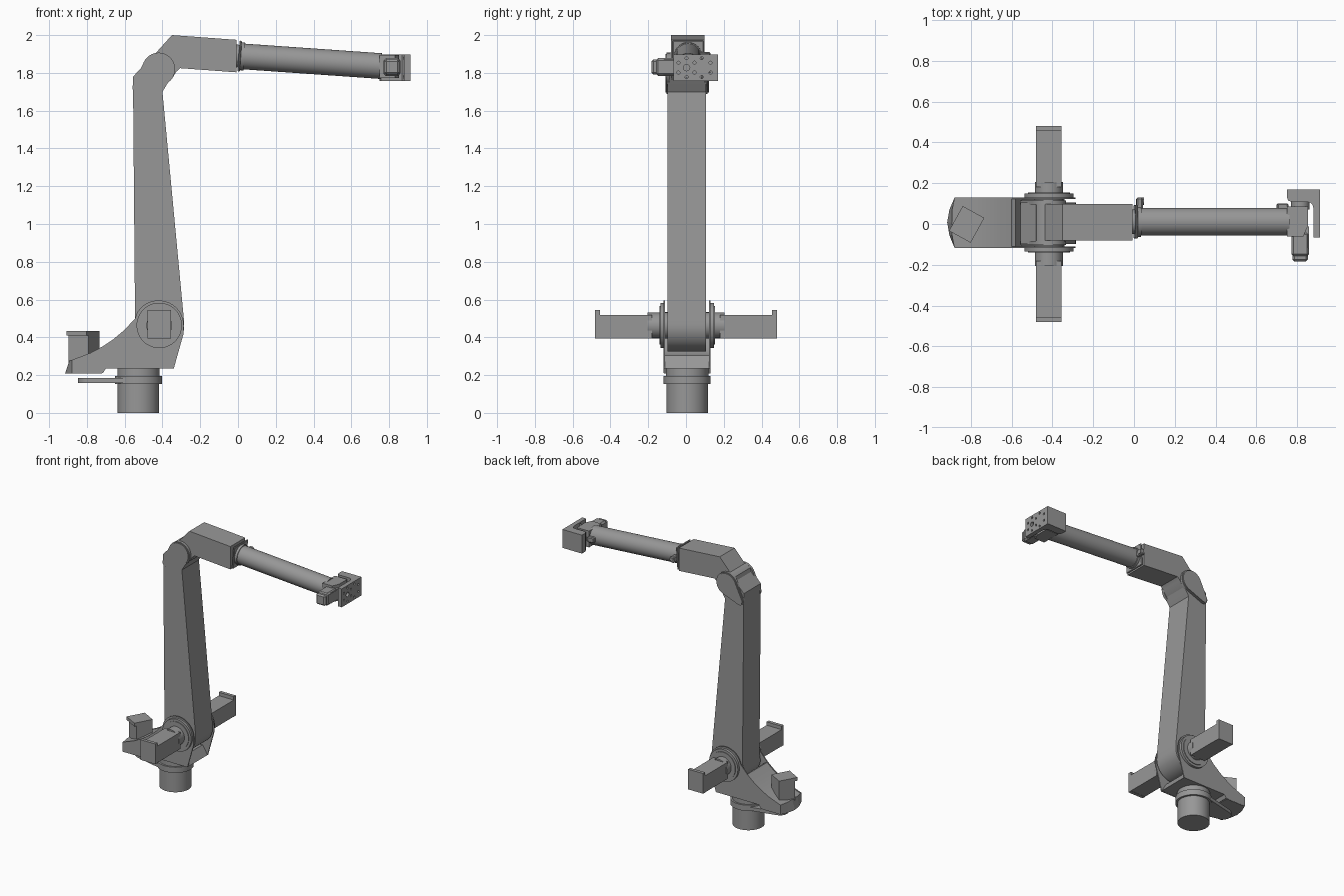
import bpy, bmesh
from math import radians, cos, sin, pi, acos, atan2, hypot
from mathutils import Vector, Matrix

if "Cube" in bpy.data.objects:
    bpy.data.objects.remove(bpy.data.objects["Cube"])

grey = bpy.data.materials.new("dark_grey_paint")
grey.diffuse_color = (.31, .31, .31, 1)
grey.use_nodes = True
grey.node_tree.nodes["Principled BSDF"].inputs["Base Color"].default_value = grey.diffuse_color


def finish(bm, name, smooth=True):
    bmesh.ops.recalc_face_normals(bm, faces=bm.faces)
    for f in bm.faces:
        f.smooth = smooth
    for e in bm.edges:
        e.smooth = e.calc_face_angle(0) < radians(28)
    me = bpy.data.meshes.new(name)
    bm.to_mesh(me)
    bm.free()
    me.materials.append(grey)
    ob = bpy.data.objects.new(name, me)
    bpy.context.collection.objects.link(ob)
    return ob


def box(name, centre, size, rot=None, bevel=0):
    bm = bmesh.new()
    bmesh.ops.create_cube(bm, size=1)
    bmesh.ops.scale(bm, vec=size, verts=bm.verts)
    if bevel:
        bmesh.ops.bevel(bm, geom=bm.edges[:], offset=bevel, segments=1, affect='EDGES')
    m = Matrix.Translation(centre) @ (rot or Matrix())
    bmesh.ops.transform(bm, matrix=m, verts=bm.verts)
    return finish(bm, name, False)


def add_cyl(bm, p0, p1, r, n=48):
    p0, p1 = Vector(p0), Vector(p1)
    d = p1 - p0
    m = Matrix.Translation((p0 + p1) / 2) @ d.to_track_quat('Z', 'Y').to_matrix().to_4x4()
    bmesh.ops.create_cone(bm, cap_ends=True, segments=n, radius1=r, radius2=r,
                          depth=d.length, matrix=m)


def cyl(name, p0, p1, r, n=48):
    bm = bmesh.new()
    add_cyl(bm, p0, p1, r, n)
    return finish(bm, name)


def prism(name, pts, a, b, axis='y', smooth=True):
    """Extrude an xz profile along y, or an xy profile along z."""
    bm = bmesh.new()
    at = (lambda p, t: (p[0], t, p[1])) if axis == 'y' else (lambda p, t: (p[0], p[1], t))
    face = bm.faces.new([bm.verts.new(at(p, a)) for p in pts])
    ext = bmesh.ops.extrude_face_region(bm, geom=[face])
    move = (0, b - a, 0) if axis == 'y' else (0, 0, b - a)
    bmesh.ops.translate(bm, vec=move, verts=[v for v in ext['geom'] if isinstance(v, bmesh.types.BMVert)])
    return finish(bm, name, smooth)


def arc(cx, cy, r, a0, a1, n=16):
    return [(cx + r * cos(radians(a0 + (a1 - a0) * i / n)),
             cy + r * sin(radians(a0 + (a1 - a0) * i / n))) for i in range(n + 1)]


def teardrop(c1, r1, c2, r2):
    dx, dy = c2[0] - c1[0], c2[1] - c1[1]
    f = atan2(dy, dx) * 180 / pi
    b = acos((r1 - r2) / hypot(dx, dy)) * 180 / pi
    return arc(*c1, r1, f + b, f + 360 - b, 28) + arc(*c2, r2, f - b, f + b, 12)


YC = 0.006  # centre line of the arm

# Base pedestal, stop plate and turntable neck
cyl("base_pedestal", (-.527, YC, 0), (-.527, YC, .16), .11)
cyl("base_flange", (-.527, YC, .153), (-.527, YC, .196), .125)
prism("base_stop_plate", teardrop((-.527, YC), .118, (-.79, YC), .057), .158, .184, 'z')
cyl("turntable_neck", (-.527, YC, .19), (-.527, YC, .24), .112)

# Carriage: two cheeks, a scooped saddle under the arm and a rounded tail
curve = [(-.545, .50), (-.60, .44), (-.66, .39), (-.72, .35), (-.78, .318), (-.88, .28)]
cheek = ([(-.88, .21), (-.715, .21), (-.70, .235), (-.34, .235), (-.288, .42)]
         + arc(-.42, .463, .133, 0, 150, 14) + curve)
for name, s in (("left", -1), ("right", 1)):
    prism("carriage_cheek_" + name, cheek, YC + s * .116, YC + s * .124)
saddle = ([(-.88, .212), (-.715, .212), (-.70, .236), (-.34, .236)]
          + arc(-.42, .463, .165, 284, 192, 12) + [(x, z - .004) for x, z in curve[1:]])
prism("carriage_saddle", saddle, YC - .117, YC + .117)
tail = prism("carriage_tail", [(-.72, .129), (-.88, .129), (-.905, .07), (-.916, .008),
                               (-.905, -.055), (-.88, -.117), (-.72, -.117)], .208, .28, 'z', False)
for v in tail.data.vertices:
    if v.co.z > .25 and v.co.x < -.8:
        v.co.x = max(v.co.x, -.892)

# Turntable motor standing on the tail
turn = Matrix.Rotation(radians(-29), 4, 'Z')
box("base_motor_body", (-.816, .006, .335), (.121, .121, .17), turn)
lip = Vector((-.816, .006, .422)) + turn @ Vector((0, -.009, 0))
box("base_motor_lip", lip, (.121, .139, .025), turn)

# Shoulder drives on both sides
for name, s, y0 in (("left", -1, -.115), ("right", 1, .129)):
    cx, cz = -.417, .463
    p = "shoulder_" + name
    cyl(p + "_flange", (cx, y0, cz), (cx, y0 + s * .02, cz), .12)
    cyl(p + "_ring", (cx, y0 + s * .015, cz), (cx, y0 + s * .025, cz), .102)
    cyl(p + "_gearbox", (cx, y0 + s * .02, cz), (cx, s * .205, cz), .068)
    box(p + "_motor", (cx, s * .33, .457), (.125, .298, .125))
    box(p + "_motor_lip", (cx, s * .468, .469), (.125, .025, .152))

# Lower arm, a tapered beam with a round foot
lower = ([(-.545, .50), (-.556, 1.78), (-.485, 1.855)] + arc(-.42, 1.825, .082, 135, -35, 14)
         + [(-.40, 1.70), (-.287, .50)] + arc(-.42, .46, .135, 5, -172, 24))
prism("lower_arm", lower, -.098, .105)
cyl("shoulder_axle", (-.417, -.12, .463), (-.417, .13, .463), .07)

# Elbow caps
for name, s in (("left", -1), ("right", 1)):
    prism("elbow_cap_" + name, teardrop((-.42, 1.82), .08, (-.525, 1.722), .027),
          YC + s * .09, YC + s * .115)
    prism("elbow_rim_" + name, teardrop((-.42, 1.82), .087, (-.525, 1.722), .034),
          YC + s * .09, YC + s * .108)

# Upper link
upper = [(-.53, 1.80), (-.35, 2.0), (-.008, 1.975), (-.008, 1.803), (-.307, 1.825),
         (-.328, 1.805), (-.345, 1.775), (-.40, 1.735), (-.47, 1.74)]
prism("upper_link", upper, -.08, .097)

# Forearm tube with its collars
tilt = Matrix.Rotation(radians(4), 4, 'Y')
start = Vector((.015, .011, 1.888))


def along(t, y=0, z=0):
    return start + tilt @ Vector((t, y, z))


box("forearm_mount_plate", along(-.006), (.012, .165, .165), tilt, .004)
cyl("forearm_spindle", along(-.04), along(.01), .06)
cyl("forearm_collar", along(.0), along(.018), .074)
cyl("forearm_tube", along(.01), along(.745), .068)
box("rear_cable_clip", along(.012, .088), (.03, .06, .045), tilt, .006)
cyl("rear_cable_socket", along(.01, .1), along(.034, .1), .018, 16)
box("front_cable_clip", along(.715, .075), (.055, .03, .04), tilt, .006)

# Wrist: wedge block, fork tab, axle and motor
prism("wrist_block", [(.75, .085), (.852, .085), (.852, -.01), (.83, -.062), (.75, -.062)],
      1.772, 1.895, 'z', False)
box("wrist_fork_tab", (.845, -.065, 1.831), (.026, .105, .08))
cyl("wrist_axle", (.815, .07, 1.831), (.815, .13, 1.831), .045, 32)
box("wrist_motor", (.815, -.10, 1.831), (.088, .12, .094), None, .012)
box("wrist_motor_cap", (.815, -.165, 1.831), (.078, .036, .08), None, .01)

# Tool bracket, L-shaped with a drilled face
bracket = prism("tool_bracket", [(.75, .17), (.913, .17), (.913, -.067), (.88, -.067), (.88, .075),
                                 (.876, .093), (.867, .104), (.85, .108), (.775, .108),
                                 (.757, .114), (.75, .13)], 1.758, 1.897, 'z', False)
bm = bmesh.new()
for i, y in enumerate((-.04, .003, .045, .083, .13)):
    for dz in ((-.026, .026) if i in (0, 2, 4) else (-.05, .05)):
        add_cyl(bm, (.85, y, 1.828 + dz), (.95, y, 1.828 + dz), .008, 12)
add_cyl(bm, (.85, .003, 1.828), (.95, .003, 1.828), .017, 20)
cutter = finish(bm, "hole_cutter", False)
cutter.hide_render = True
cutter.display_type = 'WIRE'
mod = bracket.modifiers.new("holes", 'BOOLEAN')
mod.operation = 'DIFFERENCE'
mod.solver = 'EXACT'
mod.object = cutter
